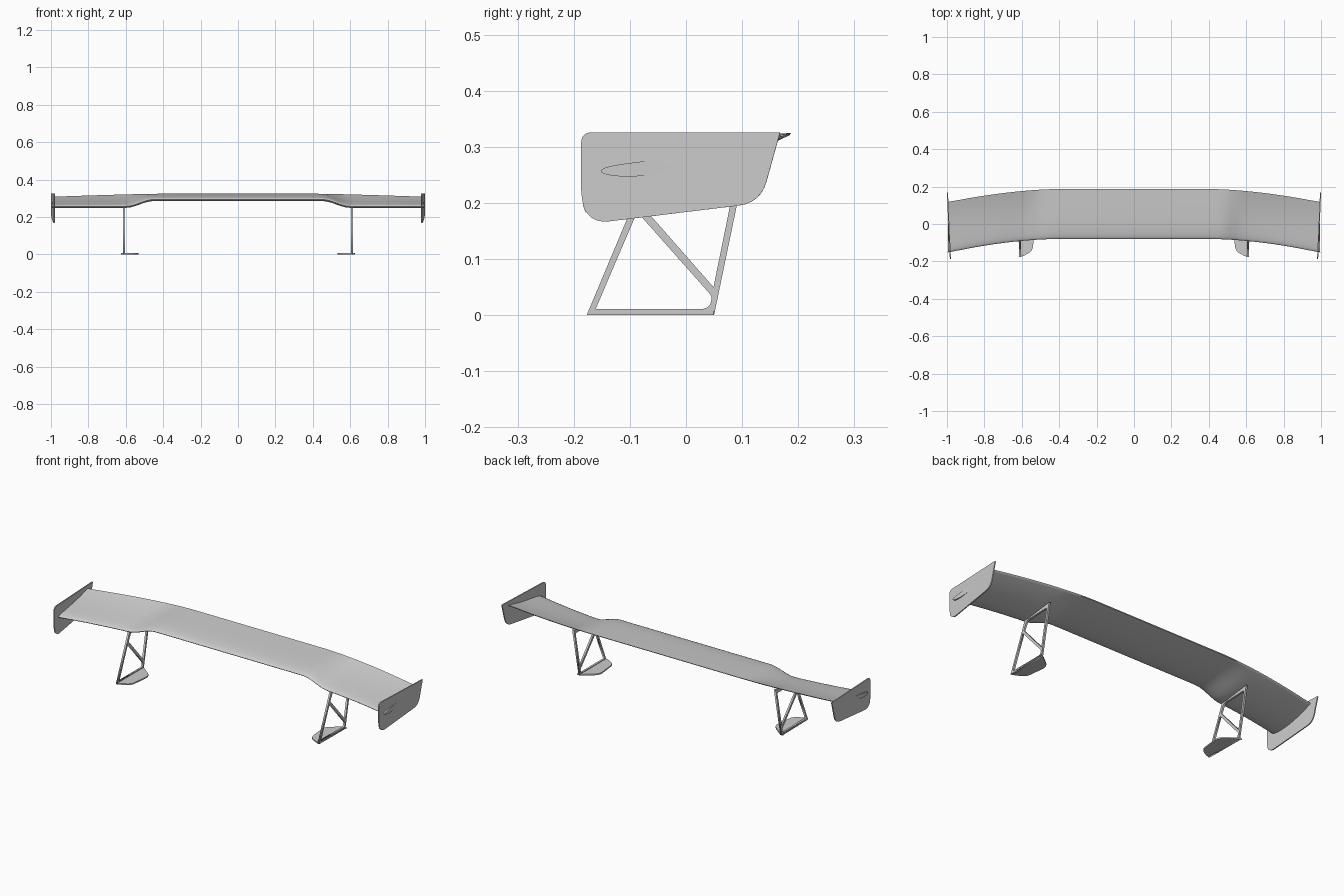
import bpy, bmesh, math
from mathutils import Vector

if "Cube" in bpy.data.objects:
    bpy.data.objects.remove(bpy.data.objects["Cube"])


def rounded(points):
    """Turn (u, v, radius) corners into a polygon with filleted corners."""
    out = []
    n = len(points)
    for i, (u, v, r) in enumerate(points):
        p = Vector((u, v))
        if r == 0:
            out.append(p)
            continue
        a = p + (Vector(points[i - 1][:2]) - p).normalized() * r
        b = p + (Vector(points[(i + 1) % n][:2]) - p).normalized() * r
        for k in range(7):
            t = k / 6
            out.append(a * (1 - t) ** 2 + p * 2 * t * (1 - t) + b * t * t)
    return out


def plate(name, loops, thickness, location, rotation):
    """Flat plate from an outer outline and optional holes."""
    cu = bpy.data.curves.new(name, 'CURVE')
    cu.dimensions = '2D'
    cu.fill_mode = 'BOTH'
    cu.extrude = thickness / 2
    for loop in loops:
        pts = rounded(loop)
        sp = cu.splines.new('POLY')
        sp.points.add(len(pts) - 1)
        for q, p in zip(sp.points, pts):
            q.co = (p.x, p.y, 0, 1)
        sp.use_cyclic_u = True
    ob = bpy.data.objects.new(name, cu)
    bpy.context.collection.objects.link(ob)
    ob.location = location
    ob.rotation_euler = rotation
    bpy.ops.object.select_all(action='DESELECT')
    ob.select_set(True)
    bpy.context.view_layer.objects.active = ob
    bpy.ops.object.convert(target='MESH')
    return bpy.context.object


def smoothstep(a, b, x):
    t = min(1, max(0, (x - a) / (b - a)))
    return t * t * (3 - 2 * t)


TILT = 0.045   # toe of the end plates
TIP = 0.989


def section(x):
    """Aerofoil loop at span position x (trailing edge, top, nose, bottom)."""
    s = max(0, (abs(x) - 0.4) / 0.58)
    drop = smoothstep(0.45, 0.60, abs(x))
    y0, y1 = -0.08 - 0.07 * s ** 1.8, 0.187 - 0.067 * s ** 1.7
    z0, z1 = 0.294 - 0.037 * drop, 0.323 - 0.016 * s ** 1.3
    sag = 0.003 + 0.009 * drop
    loop = []
    n = 16
    for k in range(2 * n):
        c = 0.5 + 0.5 * math.cos(math.pi * k / n)
        side = 1 if k <= n else -1
        half = 0.5 * (0.2969 * c ** 0.5 - 0.126 * c - 0.3516 * c * c
                      + 0.2843 * c ** 3 - 0.1015 * c ** 4) + 0.0015 * c / 0.27
        y = y0 + (y1 - y0) * c
        z = z0 + (z1 - z0) * c - sag * 4 * c * (1 - c) + side * half * 0.25
        xx = x + math.copysign(TILT * y, x) if abs(x) == TIP else x
        loop.append((xx, y, z))
    return loop


# Main wing: lofted aerofoil with a raised centre and swept tips
half = [0.2, 0.4, 0.45, 0.475, 0.5, 0.525, 0.55, 0.575, 0.6, 0.65, 0.7,
        0.76, 0.82, 0.88, 0.94, TIP]
bm = bmesh.new()
rings = [[bm.verts.new(p) for p in section(x)]
         for x in [-h for h in reversed(half)] + [0] + half]
for a, b in zip(rings, rings[1:]):
    for i in range(len(a)):
        j = (i + 1) % len(a)
        bm.faces.new((a[i], a[j], b[j], b[i]))
bm.faces.new(rings[0])
bm.faces.new(rings[-1])
bmesh.ops.recalc_face_normals(bm, faces=bm.faces)
me = bpy.data.meshes.new("wing")
bm.to_mesh(me)
wing = bpy.data.objects.new("wing", me)
bpy.context.collection.objects.link(wing)
bpy.ops.object.select_all(action='DESELECT')
wing.select_set(True)
bpy.context.view_layer.objects.active = wing
bpy.ops.object.shade_smooth_by_angle(angle=math.radians(40))

# Outlines in (y, z) for the upright plates, (x, y) for the feet
end_outline = [(-0.187, 0.326, 0.02), (0.168, 0.326, 0.003),
               (0.135, 0.204, 0.04), (-0.16, 0.164, 0.035), (-0.189, 0.18, 0.03)]
end_outline = [(-0.187, 0.326, 0.02), (0.168, 0.326, 0.003),
               (0.133, 0.2, 0.04), (-0.172, 0.163, 0.035), (-0.187, 0.205, 0.025)]
frame_outline = [(-0.177, 0, 0), (0.05, 0, 0), (0.106, 0.27, 0),
                 (0.02, 0.257, 0), (-0.071, 0.253, 0)]
hole_front = [(-0.161, 0.011, 0), (0.044, 0.011, 0.018), (0.046, 0.034, 0.006),
              (-0.087, 0.184, 0)]
hole_rear = [(0.049, 0.05, 0), (0.089, 0.247, 0.01), (-0.058, 0.242, 0.015),
             (-0.08, 0.197, 0)]
foot_outline = [(0.615, -0.175, 0), (0.595, -0.173, 0.01), (0.543, -0.145, 0.025),
                (0.528, -0.01, 0.03), (0.605, 0.05, 0.02), (0.615, 0.05, 0)]

# Mirrored end plates, truss supports and mounting feet
for side, label in ((1, "right"), (-1, "left")):
    plate(label + "_end_plate", [end_outline], 0.006, (side * 0.99, 0, 0),
          (math.pi / 2, 0, math.pi / 2 - side * TILT))
    plate(label + "_support_frame", [frame_outline, hole_front, hole_rear], 0.01,
          (side * 0.61, 0, 0), (math.pi / 2, 0, math.pi / 2))
    outline = [(side * x, y, r) for x, y, r in foot_outline]
    plate(label + "_foot", [outline], 0.007, (0, 0, 0.0035), (0, 0, 0))
